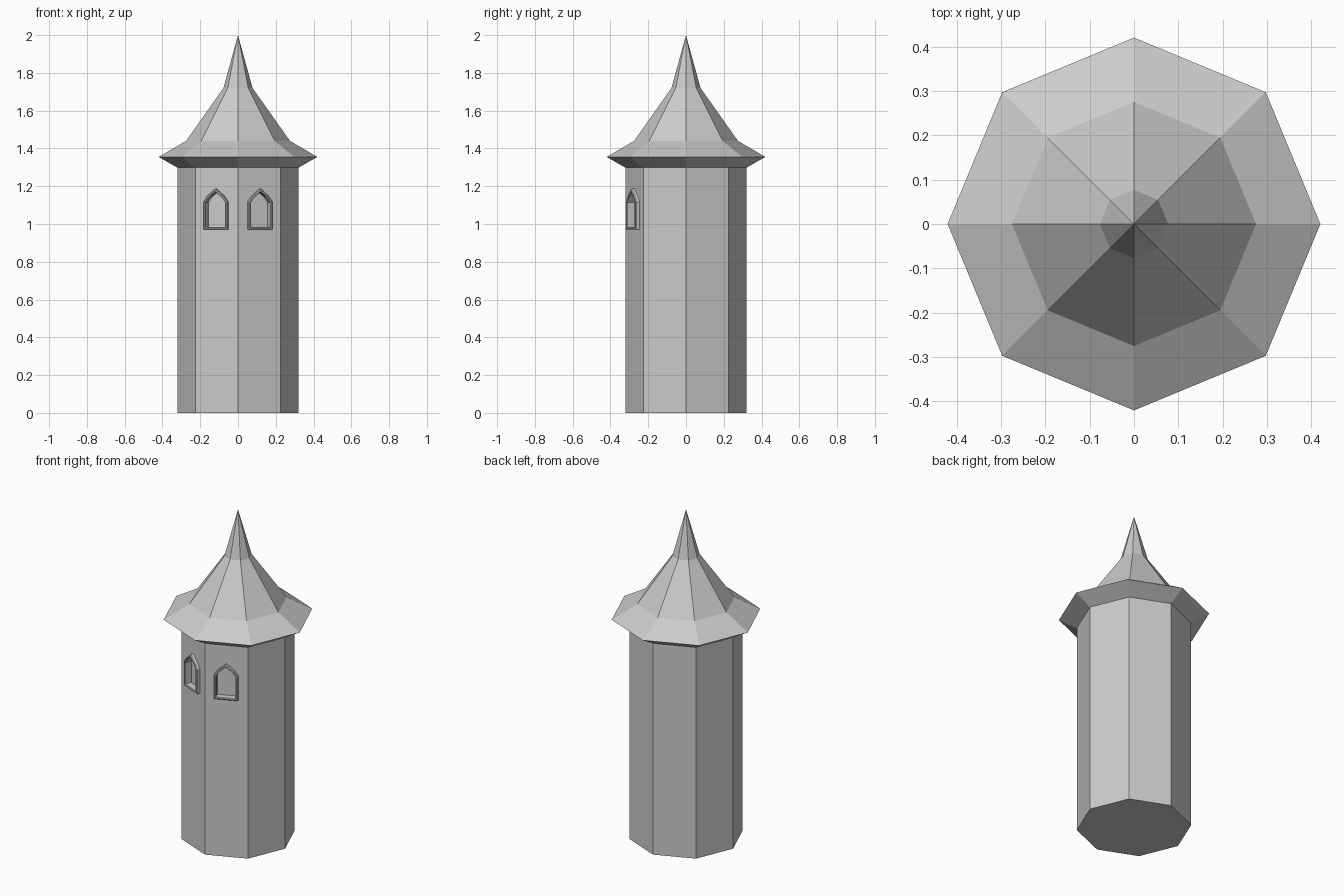
import bpy, bmesh
from math import cos, sin, pi, radians
from mathutils import Matrix

if "Cube" in bpy.data.objects:
    bpy.data.objects.remove(bpy.data.objects["Cube"])

SIDES = 8
WALL_R = 0.32
WALL_TOP = 1.298
APOTHEM = WALL_R * cos(pi / SIDES)


def finish(name, bm):
    bmesh.ops.recalc_face_normals(bm, faces=bm.faces)
    mesh = bpy.data.meshes.new(name)
    bm.to_mesh(mesh)
    bm.free()
    obj = bpy.data.objects.new(name, mesh)
    bpy.context.collection.objects.link(obj)
    return obj


def lathe(name, profile, cap_bottom=False, cap_top=False):
    """Octagonal revolve of (radius, z) points; radius 0 is a tip."""
    bm = bmesh.new()
    rings = []
    for r, z in profile:
        n = SIDES if r else 1
        rings.append([bm.verts.new((r * cos(2 * pi * i / SIDES), r * sin(2 * pi * i / SIDES), z))
                      for i in range(n)])
    for a, b in zip(rings, rings[1:]):
        for i in range(SIDES):
            j = (i + 1) % SIDES
            top = [b[j], b[i]] if len(b) > 1 else [b[0]]
            bm.faces.new([a[i], a[j]] + top)
    if cap_bottom:
        bm.faces.new(rings[0])
    if cap_top:
        bm.faces.new(rings[-1])
    return finish(name, bm)


def arch(inset):
    """Pointed window outline (u, z), shrunk by inset."""
    w = 0.069 - inset
    side = [(w, 0.97 + inset), (w, 1.117 - inset * 0.3),
            (w * 0.66, 1.149 - inset * 0.7), (0, 1.187 - inset * 1.3)]
    return side + [(-u, z) for u, z in side[-2::-1]]


def sweep(name, sections, angle, closed):
    """Join outlines (inset, depth beyond wall) and turn them onto a wall face."""
    bm = bmesh.new()
    loops = [[bm.verts.new((u, -APOTHEM - d, z)) for u, z in arch(inset)] for inset, d in sections]
    pairs = list(zip(loops, loops[1:]))
    if closed:
        pairs.append((loops[-1], loops[0]))
    for a, b in pairs:
        for i in range(len(a)):
            j = (i + 1) % len(a)
            bm.faces.new((a[i], a[j], b[j], b[i]))
    if not closed:
        bm.faces.new(loops[0])
        bm.faces.new(loops[-1])
    bm.transform(Matrix.Rotation(angle, 4, 'Z'))
    return finish(name, bm)


# Octagonal tower wall
wall = lathe("tower_wall", [(WALL_R, 0), (WALL_R, WALL_TOP)], True, True)

# Flared spire roof with sloping soffit
lathe("spire_roof", [(WALL_R, WALL_TOP), (0.42, 1.355), (0.275, 1.44), (0.077, 1.72), (0, 2.0)])

# Two pointed windows: recess in the wall and a raised frame around it
for side, angle in (("left", -radians(22.5)), ("right", radians(22.5))):
    cutter = sweep(side + "_window_cutter", [(0.011, -0.025), (0.011, 0.05)], angle, False)
    cutter.hide_render = True
    cutter.hide_viewport = False
    cutter.display_type = 'WIRE'
    mod = wall.modifiers.new(side + "_recess", 'BOOLEAN')
    mod.operation = 'DIFFERENCE'
    mod.solver = 'EXACT'
    mod.object = cutter
    sweep(side + "_window_frame",
          [(0, -0.004), (0, 0.017), (0.004, 0.021), (0.010, 0.021), (0.013, 0.017), (0.013, -0.004)],
          angle, True)
